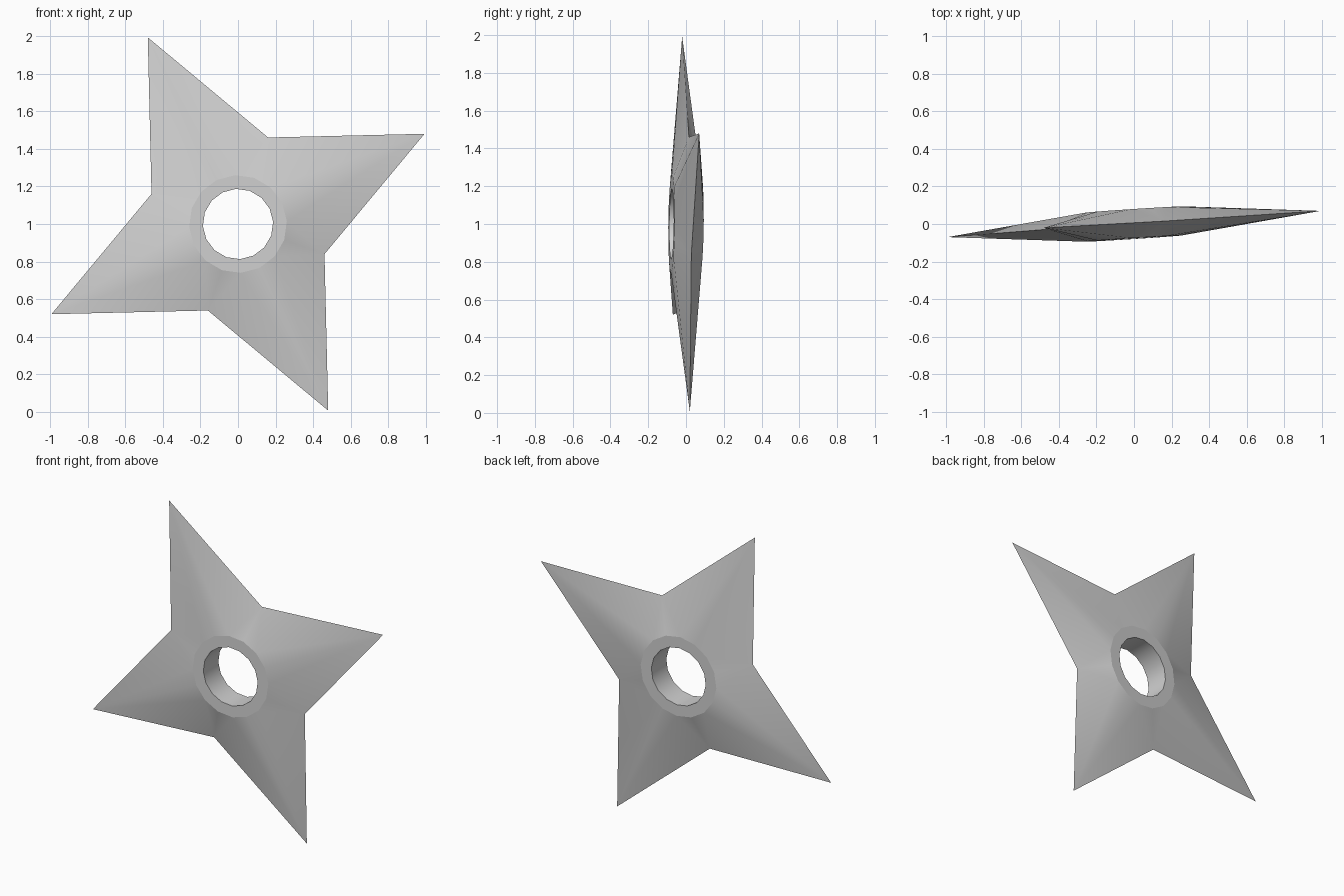
import bpy
import bmesh
from math import sin, cos, radians
from mathutils import Vector

cube = bpy.data.objects.get("Cube")
if cube:
    bpy.data.objects.remove(cube, do_unlink=True)

SEGMENTS = 16           # sides of the hub ring
HALF = 0.077            # half thickness at the hub
TIP, NOTCH = 1.102, 0.487
START = 25.8            # direction of the first blade, degrees

# Blade plane leans slightly: y = lean_x * x + lean_z * z
LEAN_X, LEAN_Z = 0.065, 0.011


def place(radius, step, side):
    a = radians(START + 360 * step / SEGMENTS)
    x, z = radius * cos(a), radius * sin(a)
    return Vector((x, LEAN_X * x + LEAN_Z * z + side * HALF, 1 + z))


steel = bpy.data.materials.new("steel grey")
steel.use_nodes = True
grey = (0.64, 0.64, 0.64, 1)
steel.diffuse_color = grey
steel.node_tree.nodes["Principled BSDF"].inputs["Base Color"].default_value = grey

bm = bmesh.new()

# Sharp outline: tips and notches alternate
outline = [bm.verts.new(place(NOTCH if i % 2 else TIP, 2 * i, 0)) for i in range(8)]
holes = []

for side in (-1, 1):
    rim = [bm.verts.new(place(0.26, i, side)) for i in range(SEGMENTS)]
    hole = [bm.verts.new(place(0.187, i, side)) for i in range(SEGMENTS)]
    holes.append(hole)
    for i in range(SEGMENTS):
        j = (i + 1) % SEGMENTS
        # Flat hub ring
        bm.faces.new((rim[i], rim[j], hole[j], hole[i]))
        # Bevelled blade fans from the rim to the nearest outline point
        corner = outline[((i + 1) // 2) % 8]
        bm.faces.new((rim[i], rim[j], corner))
        if i % 2:
            bm.faces.new((rim[i], corner, outline[i // 2]))

# Wall of the central hole
for i in range(SEGMENTS):
    j = (i + 1) % SEGMENTS
    bm.faces.new((holes[0][i], holes[0][j], holes[1][j], holes[1][i]))

bmesh.ops.recalc_face_normals(bm, faces=bm.faces)

# Smooth faces, with crisp blade edges and hub borders
for f in bm.faces:
    f.smooth = True
for e in bm.edges:
    hub_border = len({len(f.verts) for f in e.link_faces}) == 2
    e.smooth = not hub_border and e.calc_face_angle(0) < radians(30)

mesh = bpy.data.meshes.new("throwing_star")
bm.to_mesh(mesh)
bm.free()
mesh.materials.append(steel)
star = bpy.data.objects.new("throwing_star", mesh)
bpy.context.collection.objects.link(star)
